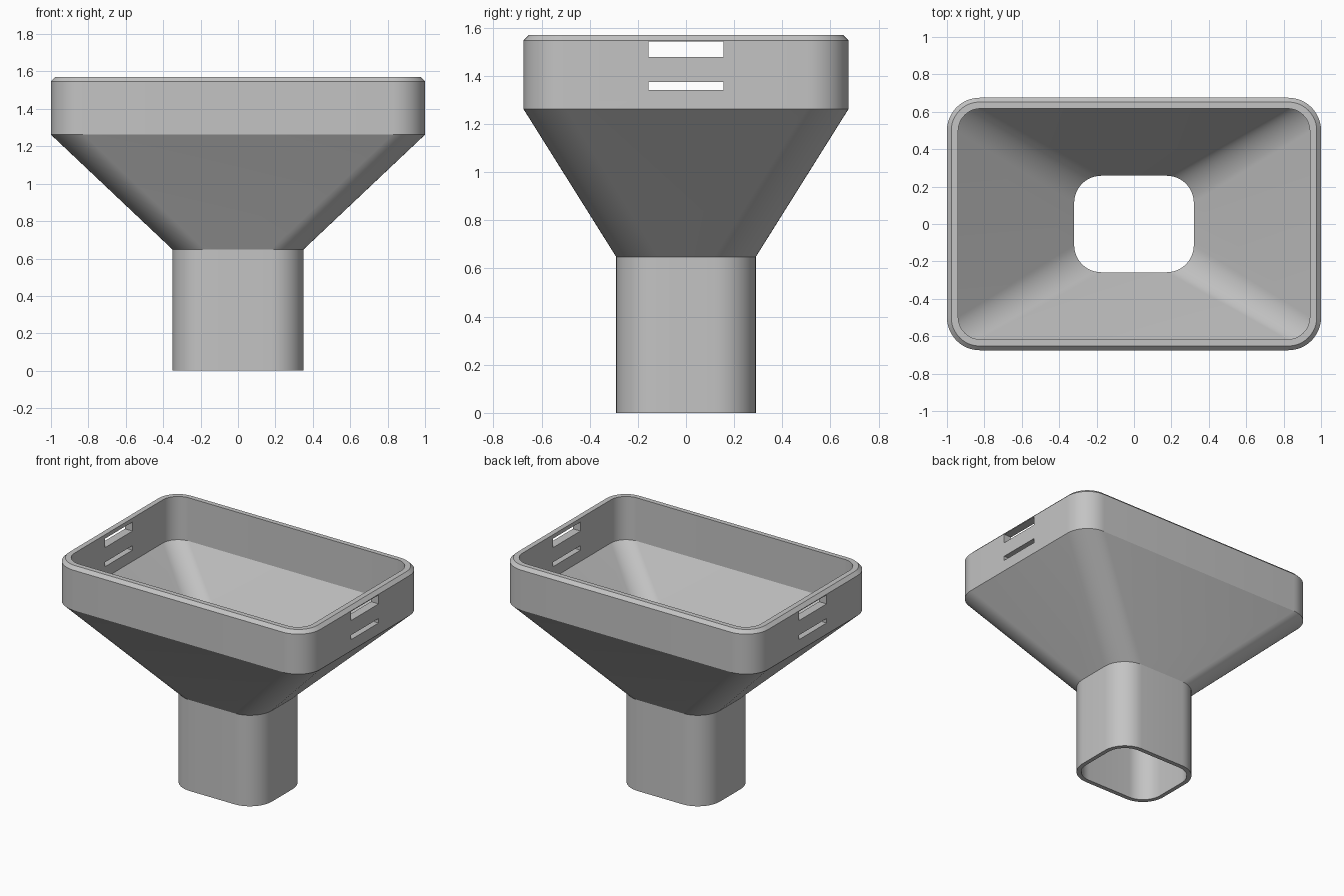
import bpy, bmesh, math

cube = bpy.data.objects.get("Cube")
if cube:
    bpy.data.objects.remove(cube, do_unlink=True)

grey = bpy.data.materials.new("plain grey")
grey.use_nodes = True
colour = (0.55, 0.55, 0.55, 1)
grey.diffuse_color = colour
grey.node_tree.nodes["Principled BSDF"].inputs["Base Color"].default_value = colour

CORNER_STEPS = 12


def make_object(name, bm):
    bmesh.ops.recalc_face_normals(bm, faces=bm.faces)
    mesh = bpy.data.meshes.new(name)
    bm.to_mesh(mesh)
    bm.free()
    mesh.materials.append(grey)
    obj = bpy.data.objects.new(name, mesh)
    bpy.context.collection.objects.link(obj)
    return obj


def rounded_ring(bm, half_x, half_y, radius, z):
    """Rounded rectangle of vertices at height z."""
    ring = []
    for quarter, (sx, sy) in enumerate([(1, 1), (-1, 1), (-1, -1), (1, -1)]):
        for i in range(CORNER_STEPS + 1):
            a = math.pi / 2 * (quarter + i / CORNER_STEPS)
            ring.append(bm.verts.new((sx * (half_x - radius) + radius * math.cos(a),
                                      sy * (half_y - radius) + radius * math.sin(a), z)))
    return ring


# Funnel wall: up the outside, over the rim, down the inside
sections = [
    (0.35, 0.29, 0.175, 0.0),
    (0.35, 0.29, 0.175, 0.648),
    (1.0, 0.675, 0.175, 1.262),
    (1.0, 0.675, 0.175, 1.547),
    (0.977, 0.652, 0.152, 1.57),
    (0.94, 0.617, 0.12, 1.57),
    (0.94, 0.617, 0.12, 1.262),
    (0.32, 0.258, 0.145, 0.648),
    (0.32, 0.258, 0.145, 0.0),
]
bm = bmesh.new()
rings = [rounded_ring(bm, *s) for s in sections]
for low, high in zip(rings, rings[1:] + rings[:1]):
    for i in range(len(low)):
        j = (i + 1) % len(low)
        bm.faces.new((low[i], low[j], high[j], high[i]))
funnel = make_object("funnel", bm)

# Two slots through each end wall
for name, bottom, top in [("wide_slot", 1.478, 1.542), ("narrow_slot", 1.342, 1.374)]:
    bm = bmesh.new()
    bmesh.ops.create_cube(bm, size=1)
    bmesh.ops.scale(bm, vec=(2.4, 0.31, top - bottom), verts=bm.verts)
    bmesh.ops.translate(bm, vec=(0, 0, (top + bottom) / 2), verts=bm.verts)
    cutter = make_object(name + "_cutter", bm)
    cutter.hide_render = True
    cut = funnel.modifiers.new(name, "BOOLEAN")
    cut.operation = "DIFFERENCE"
    cut.solver = "EXACT"
    cut.object = cutter
    bpy.context.view_layer.objects.active = funnel
    bpy.ops.object.modifier_apply(modifier=cut.name)
    bpy.data.objects.remove(cutter, do_unlink=True)

# Smooth corners with crisp folds
bpy.ops.object.select_all(action="DESELECT")
funnel.select_set(True)
bpy.context.view_layer.objects.active = funnel
bpy.ops.object.shade_smooth_by_angle(angle=math.radians(25))
